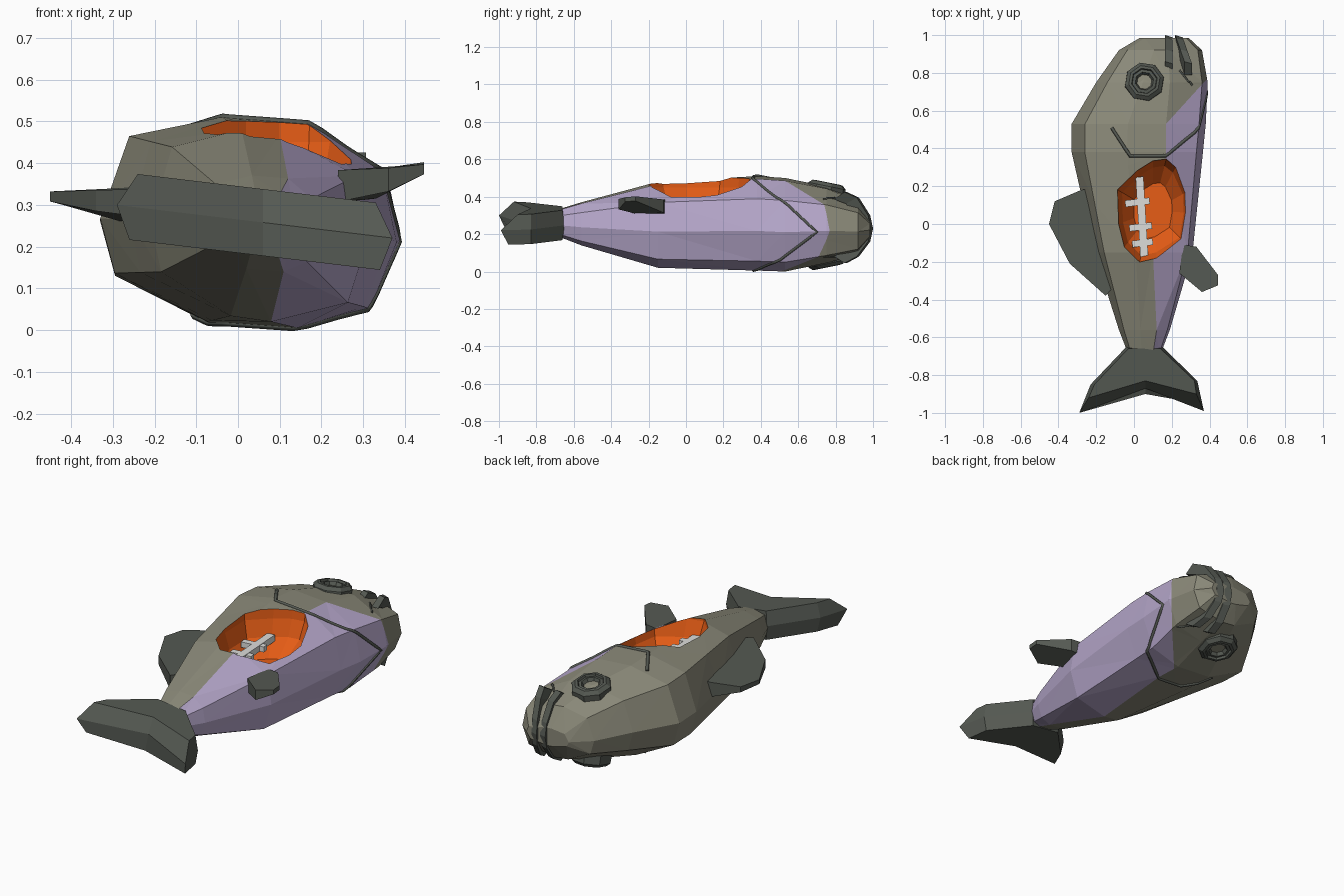
import bpy, bmesh, math
from mathutils import Vector, Matrix
from mathutils.bvhtree import BVHTree

if "Cube" in bpy.data.objects:
    bpy.data.objects.remove(bpy.data.objects["Cube"])


def material(name, rgb):
    m = bpy.data.materials.new(name)
    m.diffuse_color = (*rgb, 1)
    m.use_nodes = True
    m.node_tree.nodes["Principled BSDF"].inputs["Base Color"].default_value = m.diffuse_color
    return m


OLIVE = material("olive skin", (0.255, 0.25, 0.19))
LILAC = material("lilac belly", (0.47, 0.39, 0.60))
DARK = material("dark fin", (0.09, 0.10, 0.085))
FLESH = material("orange flesh", (0.80, 0.11, 0.008))
BONE = material("bone", (0.72, 0.72, 0.70))


def add_object(name, bm, mats):
    bmesh.ops.recalc_face_normals(bm, faces=bm.faces)
    me = bpy.data.meshes.new(name)
    bm.to_mesh(me)
    bm.free()
    for m in mats:
        me.materials.append(m)
    ob = bpy.data.objects.new(name, me)
    bpy.context.collection.objects.link(ob)
    return ob


def loft(rings):
    """Closed skin over rings of equal point count, capped at both ends."""
    bm = bmesh.new()
    vs = [[bm.verts.new(p) for p in r] for r in rings]
    n = len(vs[0])
    for a, b in zip(vs, vs[1:]):
        for i in range(n):
            j = (i + 1) % n
            bm.faces.new((a[i], a[j], b[j], b[i]))
    bm.faces.new(vs[0])
    bm.faces.new(vs[-1])
    return bm


def section(y, xl, xr, zb, zt, seam):
    """Body cross-section; the seam is where back meets belly."""
    w, h = xr - xl, zt - zb
    return [(xl, y, zb + .52 * h), (xl + .10 * w, y, zt - .09 * h),
            (xl + .42 * w, y, zt), (seam, y, zt - .03 * h),
            (xr - .05 * w, y, zb + .76 * h), (xr, y, zb + .42 * h),
            (xr - .09 * w, y, zb + .10 * h), (seam - .04 * w, y, zb),
            (xl + .37 * w, y, zb + .03 * h), (xl + .05 * w, y, zb + .26 * h)]


# Body, lying on its side
stations = [(-.69, -.03, .14, .19, .33, .10), (-.56, -.08, .19, .14, .37, .12),
            (-.15, -.21, .31, .02, .48, .10), (.38, -.33, .365, .005, .51, .17),
            (.53, -.33, .38, .0, .50, .17), (.75, -.20, .39, .045, .455, .19),
            (.92, -.08, .36, .09, .385, .18), (.985, .03, .29, .18, .28, .17)]
bm = loft([section(*s) for s in stations])
cut_no = Vector((-1.1, 1, 0)).normalized()
cut_co = Vector((.17, .53, 0))
belly = []
bm.faces.ensure_lookup_table()
for k in range(len(stations) - 1):
    belly += [bm.faces[k * 10 + i] for i in (3, 4, 5, 6)]
for f in belly:
    f.material_index = 1
geom = list(bm.verts) + list(bm.edges) + list(bm.faces)
bmesh.ops.bisect_plane(bm, geom=geom, plane_co=cut_co, plane_no=cut_no, dist=1e-5)
for f in bm.faces:
    if (f.calc_center_median() - cut_co).dot(cut_no) > 0:
        f.material_index = 0
bmesh.ops.triangulate(bm, faces=bm.faces)
skin = BVHTree.FromBMesh(bm)
body = add_object("body", bm, [OLIVE, LILAC, FLESH])

# Open wound cut into the upper flank
rim = [(.10, .33), (.17, .34), (.22, .30), (.28, .17), (.285, .06), (.26, -.09), (.12, -.18),
       (.03, -.20), (-.05, -.12), (-.08, .0), (-.085, .18), (.02, .28)]
rings = [[(.1 + (x - .1) * s, .07 + (y - .07) * s, z) for x, y in rim]
         for z, s in ((.62, 1.06), (.45, 1), (.36, .88), (.27, .55))]
bm = loft(rings)
for f in bm.faces:
    f.material_index = 2
cutter = add_object("wound_cutter", bm, [OLIVE, LILAC, FLESH])
cutter.hide_render = True
cutter.hide_viewport = True
mod = body.modifiers.new("wound", 'BOOLEAN')
mod.operation = 'DIFFERENCE'
mod.solver = 'EXACT'
mod.object = cutter


def box(name, centre, size, turn, mat):
    bm = bmesh.new()
    mtx = (Matrix.Translation(centre) @ Matrix.Rotation(turn, 4, 'Z')
           @ Matrix.Diagonal((*size, 1)))
    bmesh.ops.create_cube(bm, size=1, matrix=mtx)
    return add_object(name, bm, [mat])


# Spine and ribs
box("spine", (.042, .035, .36), (.042, .43, .035), .06, BONE)
for i, (x, y, w) in enumerate([(.018, .115, .13), (.035, -.015, .12), (.045, -.10, .11)]):
    box(f"rib_{i + 1}", (x, y, .36), (w, .035, .03), .12, BONE)

# Tail fluke: three outlines stacked, tilted sideways
tail_top = [(-.03, -.66), (-.21, -.85), (-.24, -.92), (.06, -.83), (.33, -.90), (.32, -.83), (.14, -.66)]
tail_mid = [(-.04, -.65), (-.23, -.85), (-.29, -1.0), (.06, -.87), (.37, -.99), (.335, -.83), (.15, -.65)]
tail_low = [(-.03, -.66), (-.21, -.85), (-.26, -.96), (.06, -.90), (.34, -.95), (.32, -.83), (.14, -.66)]
bm = loft([[(x, y, .26 + dz - .12 * (x - .04)) for x, y in o]
           for o, dz in ((tail_top, .08), (tail_mid, 0), (tail_low, -.08))])
add_object("tail_fin", bm, [DARK])


# Side fins: (x, y, middle z, half thickness)
def fin(name, pts):
    bm = loft([[(x, y, z + s * t) for x, y, z, t in pts] for s in (1, -1)])
    add_object(name, bm, [DARK])


fin("dorsal_fin", [(-.18, .20, .30, .05), (-.28, .18, .30, .04), (-.42, .12, .315, .015),
                   (-.45, .0, .32, .012), (-.34, -.21, .31, .025), (-.15, -.38, .30, .04),
                   (-.08, -.30, .30, .05)])
fin("belly_fin", [(.26, -.11, .345, .038), (.33, -.12, .35, .035), (.445, -.27, .39, .012),
                  (.445, -.325, .385, .012), (.36, -.36, .36, .028), (.24, -.26, .345, .038)])

# Eyes, one on each flank
profile = [(.108, -.04), (.105, .01), (.085, .028), (.07, .03), (.066, .018),
           (.05, .022), (.04, .004)]
for name, z, side in (("upper_eye", .447, 1), ("lower_eye", .052, -1)):
    bm = loft([[(r * math.cos(a), r * math.sin(a), h * side)
                for a in (math.tau * (i + .3) / 8 for i in range(8))] for r, h in profile])
    bm.faces.ensure_lookup_table()
    bm.faces[-1].material_index = 1
    bm.transform(Matrix.Translation((.055, .752, z)) @ Matrix.Rotation(-.2 * side, 4, 'X'))
    add_object(name, bm, [DARK, OLIVE])

# Lips: two bands wrapping the snout from flank to flank
lip_path = [(.86, .425), (.925, .395), (.985, .30), (1.0, .23), (.985, .16), (.925, .08), (.86, .045)]
for name, x, lean in (("upper_lip", .185, .0), ("lower_lip", .245, .35)):
    rings = []
    for y, z in lip_path:
        inner = (y - .07, .23 + (z - .23) * .8)
        shift = (.98 - y) * lean
        rings.append([(x + shift + dx, py, pz) for dx, (py, pz) in
                      ((-.02, inner), (-.02, (y, z)), (.02, (y - .012, z)), (.02, inner))])
    add_object(name, loft(rings), [DARK])


# Thin seams that follow the skin
def seam_line(name, pts, radius):
    cu = bpy.data.curves.new(name, 'CURVE')
    cu.dimensions = '3D'
    cu.bevel_depth = radius
    cu.bevel_resolution = 0
    cu.use_fill_caps = True
    path = []
    for a, b in zip(pts, pts[1:]):
        path += [Vector(a).lerp(Vector(b), i / 6) for i in range(6)]
    path.append(Vector(pts[-1]))
    sp = cu.splines.new('POLY')
    sp.points.add(len(path) - 1)
    for p, v in zip(sp.points, path):
        p.co = (*skin.find_nearest(v)[0], 1)
    cu.materials.append(DARK)
    bpy.context.collection.objects.link(bpy.data.objects.new(name, cu))


seam_line("gill_seam", [(-.12, .51, .50), (-.02, .36, .51), (.17, .36, .50), (.36, .51, .39),
                        (.39, .70, .21), (.35, .50, .05), (.13, .36, .0), (-.02, .36, .01),
                        (-.12, .51, .01)], .009)
for name, z in (("jaw_seam_upper", .43), ("jaw_seam_lower", .06)):
    seam_line(name, [(.26, .83, z), (.33, .74, z)], .006)
